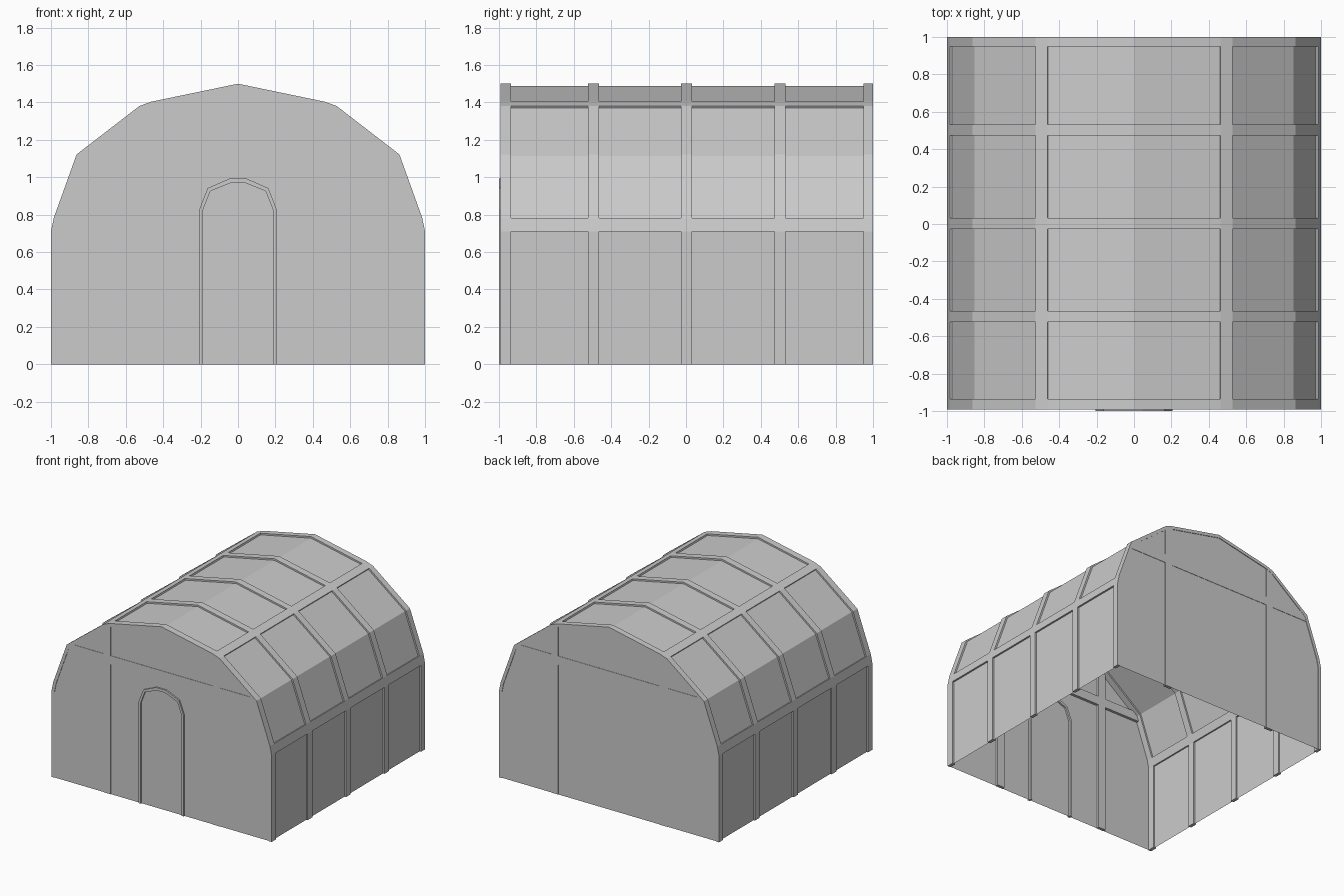
import bpy, bmesh
from mathutils import Vector

if "Cube" in bpy.data.objects:
    bpy.data.objects.remove(bpy.data.objects["Cube"])


def make(name, verts, faces):
    me = bpy.data.meshes.new(name)
    bm = bmesh.new()
    vs = [bm.verts.new(v) for v in verts]
    for f in faces:
        bm.faces.new([vs[i] for i in f])
    bmesh.ops.recalc_face_normals(bm, faces=bm.faces)
    bm.to_mesh(me)
    bm.free()
    ob = bpy.data.objects.new(name, me)
    bpy.context.collection.objects.link(ob)
    return ob


def band(name, outer, inner, y0, y1):
    """Solid strip between two matching x-z polylines, extruded from y0 to y1."""
    n = len(outer)
    verts = [(x, y, z) for y in (y0, y1) for line in (outer, inner) for x, z in line]
    a, b, c, d = 0, n, 2 * n, 3 * n
    faces = []
    for i in range(n - 1):
        j = i + 1
        faces += [(a + i, a + j, b + j, b + i), (c + i, c + j, d + j, d + i),
                  (a + i, a + j, c + j, c + i), (b + i, b + j, d + j, d + i)]
    for i in (0, n - 1):
        faces.append((a + i, b + i, d + i, c + i))
    return make(name, verts, faces)


def prism(name, poly, y0, y1):
    """Convex x-z polygon extruded from y0 to y1."""
    n = len(poly)
    verts = [(x, y, z) for y in (y0, y1) for x, z in poly]
    faces = [tuple(range(n)), tuple(range(n, 2 * n))]
    faces += [(i, (i + 1) % n, n + (i + 1) % n, n + i) for i in range(n)]
    return make(name, verts, faces)


def mirrored(half):
    """Right-hand half polyline (going up) -> full polyline, right to left."""
    return half + [(-x, z) for x, z in reversed(half) if x > 1e-6]


def inset(line, d):
    """Mitred offset of a polyline towards the inside of the arch."""
    pts = [Vector(p) for p in line]
    out = []
    for i, p in enumerate(pts):
        ns = []
        for q, r in ((i - 1, i), (i, i + 1)):
            if q >= 0 and r < len(pts):
                t = (pts[r] - pts[q]).normalized()
                ns.append(Vector((-t.y, t.x)))
        m = sum(ns, Vector((0, 0))).normalized()
        out.append(tuple(p + m * (d / m.dot(ns[0]))))
    return out


# Arch profile of the frame, of the covering and of the frame's inner face
outer = mirrored([(1, 0), (1, 0.71), (0.985, 0.783), (0.863, 1.122),
                  (0.527, 1.381), (0.463, 1.404), (0, 1.5)])
skin = inset(outer, 0.013)
inner = inset(outer, 0.026)
FRONT, BACK = -0.988, 0.995
n = len(outer)

# Covering sheet over sides and roof
make("tunnel_cover", [(x, y, z) for y in (FRONT, BACK) for x, z in skin],
     [(i, i + 1, n + i + 1, n + i) for i in range(n - 1)])

# Flat end walls
for name, y in (("front_wall", FRONT), ("back_wall", BACK)):
    make(name, [(x, y, z) for x, z in skin], [tuple(range(n))])

# Arched ribs
ribs = [(-0.992, -0.935), (-0.523, -0.464), (-0.026, 0.032), (0.473, 0.531), (0.949, 1.0)]
for i, (y0, y1) in enumerate(ribs):
    band(f"arch_rib_{i + 1}", outer, inner, y0, y1)

# Lengthwise rails along the eaves and upper roof, both sides
for label, k in (("eave_rail", 1), ("roof_rail", 4)):
    for side, s in (("right", k), ("left", n - 2 - k)):
        band(f"{label}_{side}", outer[s:s + 2], inner[s:s + 2], ribs[0][1], ribs[-1][0])

# Posts and crossbars in the end walls, just proud of the sheet
for end, y0, y1 in (("front", -0.991, -0.966), ("back", 0.973, 0.998)):
    for side, s in (("right", 1), ("left", -1)):
        prism(f"{end}_post_{side}", [(s * 0.463, 0), (s * 0.53, 0),
                                     (s * 0.53, 1.368), (s * 0.463, 1.391)], y0, y1)
    prism(f"{end}_crossbar", [(-0.87, 1.065), (0.87, 1.065), (0.845, 1.115), (0.825, 1.138),
                              (-0.825, 1.138), (-0.845, 1.115)], y0, y1)

# Arched door frame
door_out = mirrored([(0.206, 0), (0.206, 0.83), (0.162, 0.942), (0.045, 0.993)])
door_in = mirrored([(0.186, 0), (0.186, 0.828), (0.148, 0.926), (0.038, 0.97)])
band("door_frame", door_out, door_in, -1.0, -0.974)
